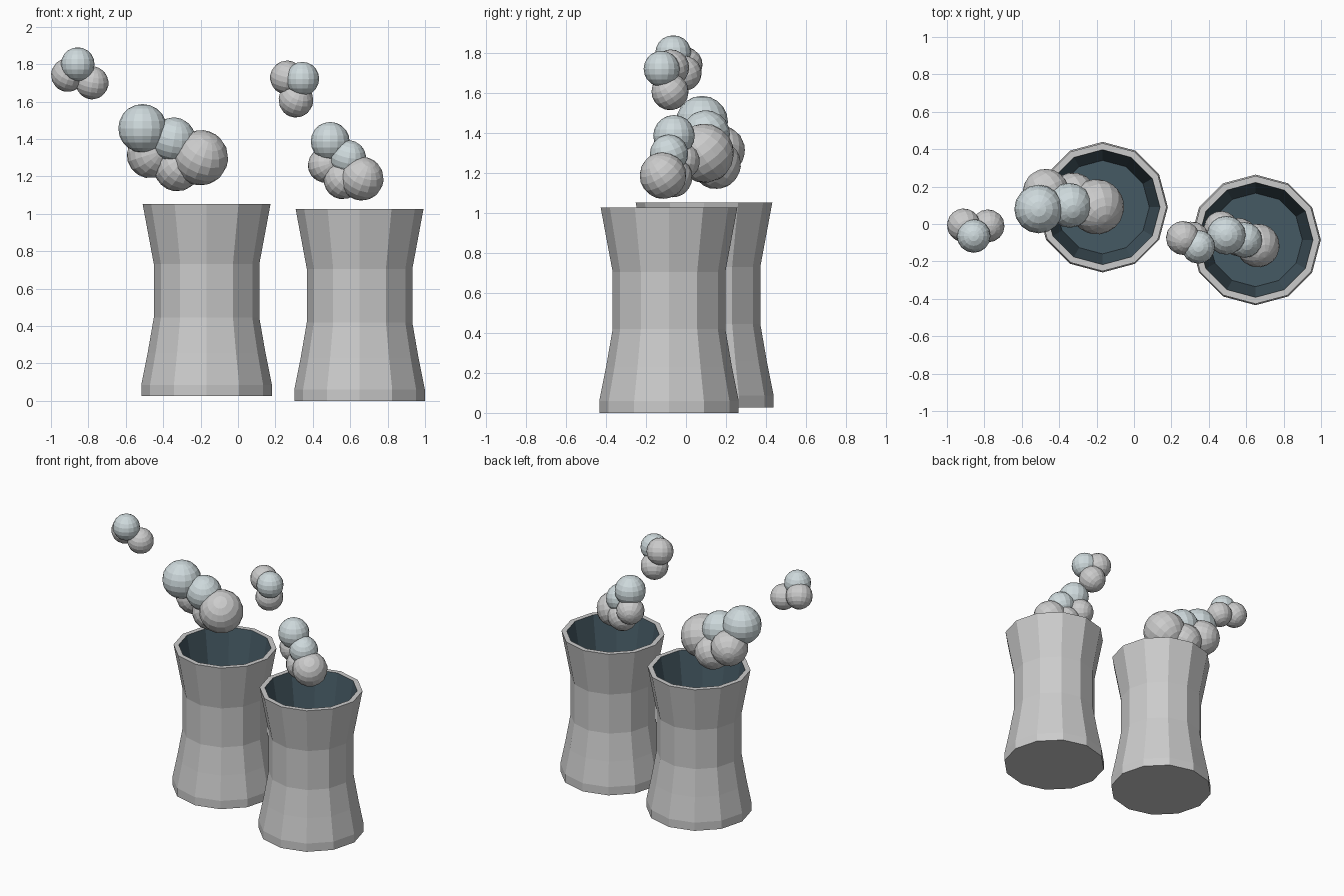
import bpy, bmesh, math
from mathutils import Matrix, Vector

if "Cube" in bpy.data.objects:
    bpy.data.objects.remove(bpy.data.objects["Cube"])


def colour(name, rgb):
    mat = bpy.data.materials.new(name)
    mat.diffuse_color = (*rgb, 1)
    return mat


GREY = colour("concrete_grey", (0.8, 0.8, 0.8))
GREY.diffuse_color = bpy.data.materials.new("default_grey").diffuse_color
LIGHT = colour("pale_steam", (0.62, 0.70, 0.72))
LINER = colour("dark_liner", (0.06, 0.10, 0.125))


def make_object(name, bm, mats):
    mesh = bpy.data.meshes.new(name)
    bm.to_mesh(mesh)
    bm.free()
    for m in mats:
        mesh.materials.append(m)
    ob = bpy.data.objects.new(name, mesh)
    bpy.context.collection.objects.link(ob)
    return ob


# (radius, height) profile: outside wall, rim, then inside wall down to the floor
PROFILE = [(0.349, 0), (0.349, 0.06), (0.315, 0.23), (0.282, 0.42),
           (0.282, 0.705), (0.342, 1.027), (0.307, 1.027), (0.25, 0.705)]
FIRST_INNER = 6
SIDES = 12


def tower(name, x, y, z):
    bm = bmesh.new()
    rings = []
    for r, h in PROFILE:
        rings.append([bm.verts.new((x + r * math.cos(a), y + r * math.sin(a), z + h))
                      for a in (math.tau * i / SIDES for i in range(SIDES))])
    for k in range(len(rings) - 1):
        lo, hi = rings[k], rings[k + 1]
        for i in range(SIDES):
            j = (i + 1) % SIDES
            f = bm.faces.new((lo[i], lo[j], hi[j], hi[i]))
            f.material_index = 1 if k >= FIRST_INNER else 0
    bm.faces.new(rings[0][::-1])
    bm.faces.new(rings[-1]).material_index = 1
    return make_object(name, bm, [GREY, LINER])


# Each ball is (x, y, z, radius); pale balls come first
def steam_puff(name, balls, pale):
    bm = bmesh.new()
    for n, (x, y, z, r) in enumerate(balls):
        tilt = Matrix.Rotation(0.35 * n, 4, Vector((1, 0.6, 0)))
        before = len(bm.faces)
        bmesh.ops.create_uvsphere(bm, u_segments=16, v_segments=10, radius=r,
                                  matrix=Matrix.Translation((x, y, z)) @ tilt)
        bm.faces.ensure_lookup_table()
        for f in bm.faces[before:]:
            f.material_index = 1 if n < pale else 0
    return make_object(name, bm, [GREY, LIGHT])


# Towers
tower("left_tower", -0.168, 0.09, 0.026)
tower("right_tower", 0.65, -0.085, 0.0)

# Steam over the left tower
steam_puff("left_large_steam", [
    (-0.51, 0.08, 1.457, 0.13), (-0.345, 0.10, 1.395, 0.12),
    (-0.20, 0.092, 1.30, 0.148), (-0.325, 0.15, 1.245, 0.125),
    (-0.47, 0.17, 1.315, 0.125)], 2)
steam_puff("left_small_steam", [
    (-0.857, -0.064, 1.80, 0.09), (-0.78, -0.01, 1.70, 0.088),
    (-0.91, -0.007, 1.742, 0.09)], 1)

# Steam over the right tower
steam_puff("right_large_steam", [
    (0.493, -0.06, 1.387, 0.104), (0.59, -0.085, 1.297, 0.096),
    (0.662, -0.115, 1.188, 0.117), (0.56, -0.07, 1.18, 0.102),
    (0.467, -0.025, 1.26, 0.094)], 2)
steam_puff("right_small_steam", [
    (0.344, -0.122, 1.722, 0.09), (0.262, -0.075, 1.728, 0.091),
    (0.31, -0.08, 1.608, 0.093)], 1)

for m in bpy.data.materials:
    if m.users and not m.is_grease_pencil:
        m.use_nodes = True
        m.node_tree.nodes["Principled BSDF"].inputs["Base Color"].default_value = m.diffuse_color
